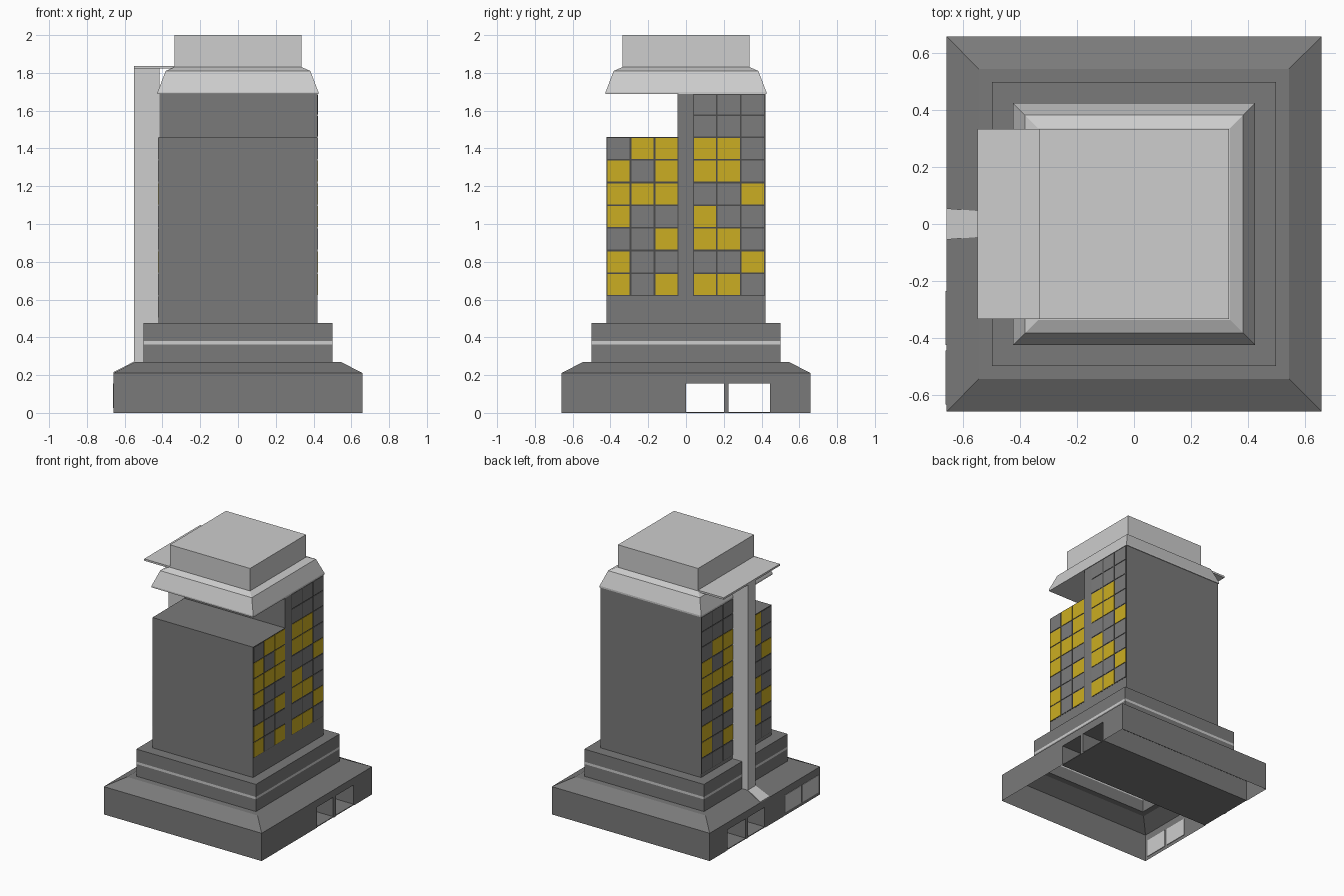
import bpy, bmesh

if "Cube" in bpy.data.objects:
    bpy.data.objects.remove(bpy.data.objects["Cube"])

def mat(name, r, g, b):
    m = bpy.data.materials.new(name)
    m.diffuse_color = (r, g, b, 1)
    m.use_nodes = True
    m.node_tree.nodes["Principled BSDF"].inputs["Base Color"].default_value = m.diffuse_color
    return m

WALL = mat("concrete_grey", 0.195, 0.195, 0.195)
LIGHT = mat("pale_grey", 0.61, 0.61, 0.61)
YELLOW = mat("lit_yellow", 0.60, 0.42, 0.016)
FRAME = mat("frame_dark_grey", 0.07, 0.07, 0.07)
PANE = mat("unlit_grey", 0.20, 0.20, 0.20)

def finish(bm, name, mats, recalc=True):
    bmesh.ops.remove_doubles(bm, verts=bm.verts, dist=1e-5)
    if recalc:
        bmesh.ops.recalc_face_normals(bm, faces=bm.faces)
    me = bpy.data.meshes.new(name)
    bm.to_mesh(me)
    bm.free()
    for m in mats:
        me.materials.append(m)
    ob = bpy.data.objects.new(name, me)
    bpy.context.collection.objects.link(ob)
    return ob

def face(bm, pts, mi=0):
    f = bm.faces.new([bm.verts.new(p) for p in pts])
    f.material_index = mi
    return f

def add_box(bm, x, y, z, mi=0):
    """Box from (min, max) pairs."""
    v = [[[bm.verts.new((a, b, c)) for c in z] for b in y] for a in x]
    for q in ((v[0][0][0], v[0][0][1], v[0][1][1], v[0][1][0]),
              (v[1][0][0], v[1][1][0], v[1][1][1], v[1][0][1]),
              (v[0][0][0], v[1][0][0], v[1][0][1], v[0][0][1]),
              (v[0][1][0], v[0][1][1], v[1][1][1], v[1][1][0]),
              (v[0][0][0], v[0][1][0], v[1][1][0], v[1][0][0]),
              (v[0][0][1], v[1][0][1], v[1][1][1], v[0][1][1])):
        bm.faces.new(q).material_index = mi

def box(name, m, x, y, z):
    bm = bmesh.new()
    add_box(bm, x, y, z)
    return finish(bm, name, [m], False)

def square_loft(bm, prof, bottom=False, top=True):
    """Stack of square rings given as (half width, height)."""
    rings = [[bm.verts.new((sx * h, sy * h, z)) for sx, sy in
              ((-1, -1), (1, -1), (1, 1), (-1, 1))] for h, z in prof]
    for a, b in zip(rings, rings[1:]):
        for i in range(4):
            j = (i + 1) % 4
            bm.faces.new((a[i], a[j], b[j], b[i]))
    if top:
        bm.faces.new(rings[-1])
    if bottom:
        bm.faces.new(rings[0][::-1])

# base skirt: open-bottomed shell with two drive-through openings per side
B, H = 0.66, 0.155
bm = bmesh.new()
square_loft(bm, [(B, 0.21), (0.545, 0.27), (0.5, 0.27)], top=False)
for s in (-1, 1):
    face(bm, [(-s * B, s * B, 0), (-s * B, s * B, 0.21), (s * B, s * B, 0.21), (s * B, s * B, 0)][::-1])
    def side(y0, y1, z0, z1):
        pts = [(s * B, y0, z0), (s * B, y1, z0), (s * B, y1, z1), (s * B, y0, z1)]
        face(bm, pts if s > 0 else pts[::-1])
    side(-B, B, H, 0.21)
    for y0, y1 in ((-B, 0), (0.2, 0.225), (0.445, B)):
        side(y0, y1, 0, H)
for f in bm.faces:            # walls on the y sides face outward
    f.normal_update()
    if f.normal.dot(f.calc_center_median()) < 0 and abs(f.normal.z) < 0.1:
        f.normal_flip()
finish(bm, "base_skirt", [WALL], False)

# drive-through tunnel: floor, ceiling, side walls and divider
T = 0.656
for name, y, z in (("tunnel_floor", (0, 0.445), (0, 0.006)),
                   ("tunnel_ceiling", (0, 0.445), (H, H + 0.006)),
                   ("tunnel_inner_wall", (-0.006, 0), (0, H)),
                   ("tunnel_outer_wall", (0.445, 0.451), (0, H)),
                   ("tunnel_divider", (0.2, 0.225), (0, H))):
    box(name, WALL, (-T, T), y, z)

# shop windows on the left of the base
for i, y in enumerate(((-0.635, -0.445), (-0.425, -0.235))):
    box(f"shop_window_{i + 1}", LIGHT, (-0.663, -0.655), y, (0.025, H))

# podium with pale stripe chosen by height
bm = bmesh.new()
square_loft(bm, [(0.5, 0.27), (0.5, 0.362), (0.5, 0.38), (0.5, 0.475)])
for f in bm.faces:
    if 0.362 < f.calc_center_median().z < 0.38:
        f.material_index = 1
finish(bm, "podium", [WALL, LIGHT], False)

# stepped tower
box("tower_back", WALL, (-0.42, 0.42), (-0.04, 0.42), (0.475, 1.69))
box("tower_front", WALL, (-0.42, 0.42), (-0.42, -0.04), (0.475, 1.46))

# window grids on both sides; rows from bottom, Y = lit
ROWS = ["Y.YYY.", "Y....Y", "..YYY.", "Y..Y..", "YYY..Y", "Y.YYY.", ".YYYY."]
PITCH, GAP = 0.1265, 0.0045
def windows(name, s):
    bm = bmesh.new()
    def plate(y, z, d0, d1, mi):
        x = sorted((s * d0, s * d1))
        add_box(bm, x, y, z, mi)
    lo = 0.62 if s > 0 else 0.5
    plate((-0.42, -0.04), (lo, 1.46), 0.418, 0.421, 0)
    plate((0.037, 0.418), (lo, 1.688), 0.418, 0.421, 0)
    rows = [(0.62 + 0.12 * i, 0.74 + 0.12 * i, r) for i, r in enumerate(ROWS)]
    rows += [(1.46, 1.575, "......"), (1.575, 1.688, "......")]
    if s < 0:                 # extra bottom row; pattern turned half a circle
        rows = [(0.5, 0.62, "......")] + [(a, b, r[::-1]) for a, b, r in rows]
    for z0, z1, r in rows:
        for c, ch in enumerate(r):
            if c < 3 and z0 > 1.45:
                continue
            y0 = (-0.42 if c < 3 else 0.037) + PITCH * (c % 3)
            plate((y0 + GAP, y0 + PITCH - GAP), (z0 + GAP, z1 - GAP),
                  0.42, 0.4235, 2 if ch == "Y" else 1)
    finish(bm, name, [FRAME, PANE, YELLOW], False)

windows("windows_right", 1)
windows("windows_left", -1)

# tapered crown and roof block
bm = bmesh.new()
square_loft(bm, [(0.425, 1.688), (0.425, 1.70), (0.383, 1.81), (0.338, 1.83)], bottom=True)
finish(bm, "crown", [LIGHT], False)
box("roof_block", LIGHT, (-0.335, 0.335), (-0.335, 0.335), (1.825, 2.0))

# left fin, its canopy and its sloping foot
box("side_fin", LIGHT, (-0.55, -0.415), (-0.045, 0.045), (0.27, 1.83))
box("fin_canopy", LIGHT, (-0.55, -0.33), (-0.335, 0.335), (1.822, 1.836))
bm = bmesh.new()
prof = [(-0.54, 0.277, 0.045), (-0.66, 0.216, 0.055), (-0.66, 0.205, 0.055), (-0.54, 0.265, 0.045)]
for (x0, z0, w0), (x1, z1, w1) in zip(prof, prof[1:] + prof[:1]):
    face(bm, [(x0, -w0, z0), (x0, w0, z0), (x1, w1, z1), (x1, -w1, z1)])
for s in (-1, 1):
    face(bm, [(x, s * w, z) for x, z, w in prof])
finish(bm, "fin_foot", [LIGHT])
